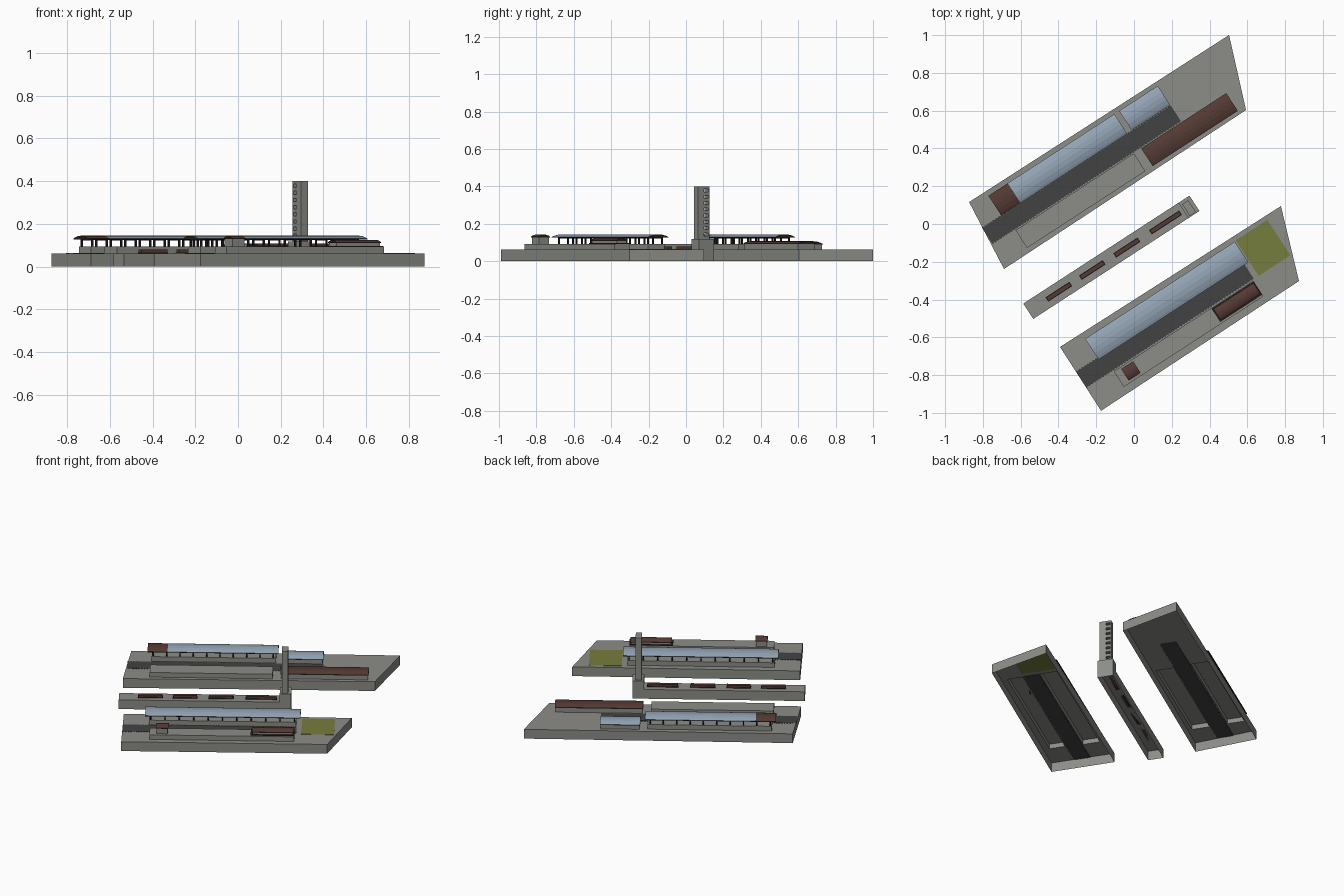
import bpy, bmesh, math

if "Cube" in bpy.data.objects:
    bpy.data.objects.remove(bpy.data.objects["Cube"])

TURN = math.radians(33)   # whole station is turned; parts are laid out along/across it
DECK, TIER, EAVE = 0.062, 0.093, 0.13


def material(name, rgb):
    m = bpy.data.materials.new(name)
    m.diffuse_color = (*rgb, 1)
    m.use_nodes = True
    m.node_tree.nodes["Principled BSDF"].inputs["Base Color"].default_value = m.diffuse_color
    return m


CONCRETE = material("concrete grey", (0.262, 0.270, 0.245))
RED = material("roof red brown", (0.090, 0.042, 0.034))
BLUE = material("pale blue roof", (0.295, 0.371, 0.462))
TRACK = material("track dark grey", (0.055, 0.055, 0.055))
GRASS = material("grass green", (0.180, 0.205, 0.046))
FRAME = material("frame dark brown", (0.021, 0.015, 0.013))


def finish(name, bm, *mats):
    bmesh.ops.recalc_face_normals(bm, faces=bm.faces)
    me = bpy.data.meshes.new(name)
    bm.to_mesh(me)
    bm.free()
    for m in mats:
        me.materials.append(m)
    ob = bpy.data.objects.new(name, me)
    ob.rotation_euler.z = TURN
    bpy.context.collection.objects.link(ob)
    return ob


def rect(u0, u1, v0, v1):
    return [(u0, v0), (u1, v0), (u1, v1), (u0, v1)]


def add_box(bm, u0, u1, v0, v1, z0, z1, bottom=True):
    lo = [bm.verts.new((u, v, z0)) for u, v in rect(u0, u1, v0, v1)]
    hi = [bm.verts.new((u, v, z1)) for u, v in rect(u0, u1, v0, v1)]
    for i in range(4):
        j = (i + 1) % 4
        bm.faces.new((lo[i], lo[j], hi[j], hi[i]))
    bm.faces.new(hi)
    if bottom:
        bm.faces.new(lo[::-1])


def boxes(name, items, mat, bottom=True):
    bm = bmesh.new()
    for b in items:
        add_box(bm, *b, bottom=bottom)
    return finish(name, bm, mat)


def platform(name, outline, holes):
    """Hollow deck, open underneath, with openings below the blocks on it."""
    bm = bmesh.new()
    edges, walls = [], []
    for k, loop in enumerate([outline] + holes):
        top = [bm.verts.new((u, v, DECK)) for u, v in loop]
        n = len(top)
        edges += [bm.edges.new((top[i], top[(i + 1) % n])) for i in range(n)]
        if k == 0:
            walls = top
    bmesh.ops.triangle_fill(bm, use_beauty=True, edges=edges, normal=(0, 0, 1))
    low = [bm.verts.new((p.co.x, p.co.y, 0)) for p in walls]
    for i in range(len(low)):
        j = (i + 1) % len(low)
        bm.faces.new((low[i], low[j], walls[j], walls[i]))
    finish(name, bm, CONCRETE)


def arched_roof(name, u0, u1, v0, v1, z, rise, mat, thick=0.004):
    """Shallow curved roof running along u, with a dark underside."""
    bm = bmesh.new()
    prof = [(v0, z - thick), (v0, z)]
    for t in (0.12, 0.3, 0.5, 0.7, 0.88):
        prof.append((v0 + (v1 - v0) * t, z + rise * (1 - (2 * t - 1) ** 2)))
    prof += [(v1, z), (v1, z - thick)]
    a = [bm.verts.new((u0, v, h)) for v, h in prof]
    b = [bm.verts.new((u1, v, h)) for v, h in prof]
    n = len(prof)
    for i in range(n):
        j = (i + 1) % n
        bm.faces.new((a[i], a[j], b[j], b[i]))
    bm.faces.new(a)
    bm.faces.new(b[::-1])
    bmesh.ops.recalc_face_normals(bm, faces=bm.faces)
    for f in bm.faces:
        f.material_index = 0 if f.normal.z > 0.3 else 1
    finish(name, bm, mat, FRAME)


def track(name, u0, u1, v0, v1):
    """Dark track bed with sleeper ends showing along both edges."""
    items = [(u0, u1, v0, v1, DECK - 0.003, DECK + 0.002)]
    n = int((u1 - u0) / 0.017)
    step = (u1 - u0) / n
    for i in range(n):
        u = u0 + i * step
        items.append((u, u + step * 0.5, v0 - 0.004, v1 + 0.004, DECK - 0.002, DECK + 0.0015))
    boxes(name, items, TRACK)


def canopy_posts(name, u0, u1, v0, v1, count):
    """Two rows of posts with cross beams and long eave beams."""
    items = []
    for i in range(count):
        u = u0 + (u1 - u0) * i / (count - 1)
        for v in (v0, v1):
            items.append((u - 0.004, u + 0.004, v - 0.004, v + 0.004, TIER, EAVE))
        items.append((u - 0.003, u + 0.003, v0, v1, EAVE - 0.008, EAVE - 0.002))
    for v in (v0, v1):
        items.append((u0, u1, v - 0.003, v + 0.003, EAVE - 0.006, EAVE - 0.001))
    boxes(name, items, FRAME)


def house(name, u0, u1, v0, v1, z0, z1, rise, roof):
    """Grey walls under a curved coloured roof."""
    boxes(name + "_walls", [(u0 + .004, u1 - .004, v0 + .004, v1 - .004, z0, z1)], CONCRETE, False)
    arched_roof(name + "_roof", u0, u1, v0, v1, z1, rise, roof)


# --- north platform ---
tiers_n = [(-0.544, 0.203, 0.202, 0.314), (-0.54, 0.215, 0.43, 0.536)]
platform("north_platform",
         [(-0.707, 0.175), (0.826, 0.183), (0.967, 0.565), (-0.669, 0.573)],
         [rect(*t) for t in tiers_n] + [rect(-0.67, 0.50, 0.322, 0.418)])
boxes("north_tiers", [(*t, DECK, TIER) for t in tiers_n], CONCRETE, False)
track("north_track", -0.686, 0.505, 0.322, 0.42)
canopy_posts("north_canopy_posts", -0.53, 0.2, 0.438, 0.528, 10)
arched_roof("north_canopy_red_end", -0.565, -0.443, 0.421, 0.545, EAVE, 0.014, RED)
arched_roof("north_canopy_roof", -0.443, 0.23, 0.421, 0.545, EAVE, 0.014, BLUE)
house("north_small_hall", 0.26, 0.504, 0.424, 0.545, DECK, 0.093, 0.014, BLUE)
house("north_long_hall", 0.25, 0.787, 0.203, 0.315, DECK, 0.096, 0.012, RED)

# --- south platform ---
tiers_s = [(-0.515, 0.365, -0.694, -0.596), (-0.525, 0.37, -0.484, -0.378)]
lawn = (0.404, 0.604, -0.59, -0.366)
platform("south_platform",
         [(-0.685, -0.734), (0.568, -0.729), (0.704, -0.344), (-0.683, -0.3325)],
         [rect(*t) for t in tiers_s] + [rect(-0.675, 0.368, -0.586, -0.492), rect(*lawn)])
boxes("south_tiers", [(*t, DECK, TIER) for t in tiers_s], CONCRETE, False)
track("south_track", -0.683, 0.374, -0.587, -0.49)
canopy_posts("south_canopy_posts", -0.515, 0.36, -0.476, -0.386, 11)
arched_roof("south_canopy_roof", -0.548, 0.397, -0.50, -0.369, EAVE, 0.014, BLUE)
house("south_kiosk", -0.475, -0.40, -0.68, -0.607, TIER, 0.132, 0.011, RED)
house("south_hall", 0.108, 0.36, -0.676, -0.606, TIER, 0.113, 0.011, RED)
boxes("south_hall_border", [(0.10, 0.366, -0.684, -0.599, TIER, TIER + 0.004)], FRAME)
boxes("lawn", [(*lawn, DECK - 0.001, DECK + 0.002)], GRASS)

# --- middle platform with four low shelters ---
platform("middle_platform", rect(-0.721, 0.328, -0.131, -0.034), [])
shelters, trims = [], []
for centre, length in ((-0.529, 0.145), (-0.318, 0.145), (-0.10, 0.148), (0.144, 0.185)):
    a, b = centre - length / 2, centre + length / 2
    shelters.append((a, b, -0.095, -0.073, DECK, 0.08))
    trims.append((a - 0.003, b + 0.003, -0.098, -0.070, DECK, DECK + 0.004))
boxes("shelters", shelters, RED)
boxes("shelter_trims", trims, FRAME)

# --- tower: plinth, solid shaft, and a ladder of openings on one side ---
boxes("tower_base", [(0.258, 0.328, -0.131, -0.034, DECK, 0.118)], CONCRETE)
T0, T1 = 0.271, 0.309
boxes("tower_shaft", [(T0, T1, -0.125, -0.085, 0.118, 0.40)], CONCRETE)
ladder = [(T0, T1, -0.058, -0.051, 0.118, 0.40)]
for i in range(9):
    z = 0.118 + i * 0.0335
    ladder.append((T0, T1, -0.085, -0.058, z, min(z + 0.018, 0.40)))
boxes("tower_ladder", ladder, CONCRETE)
